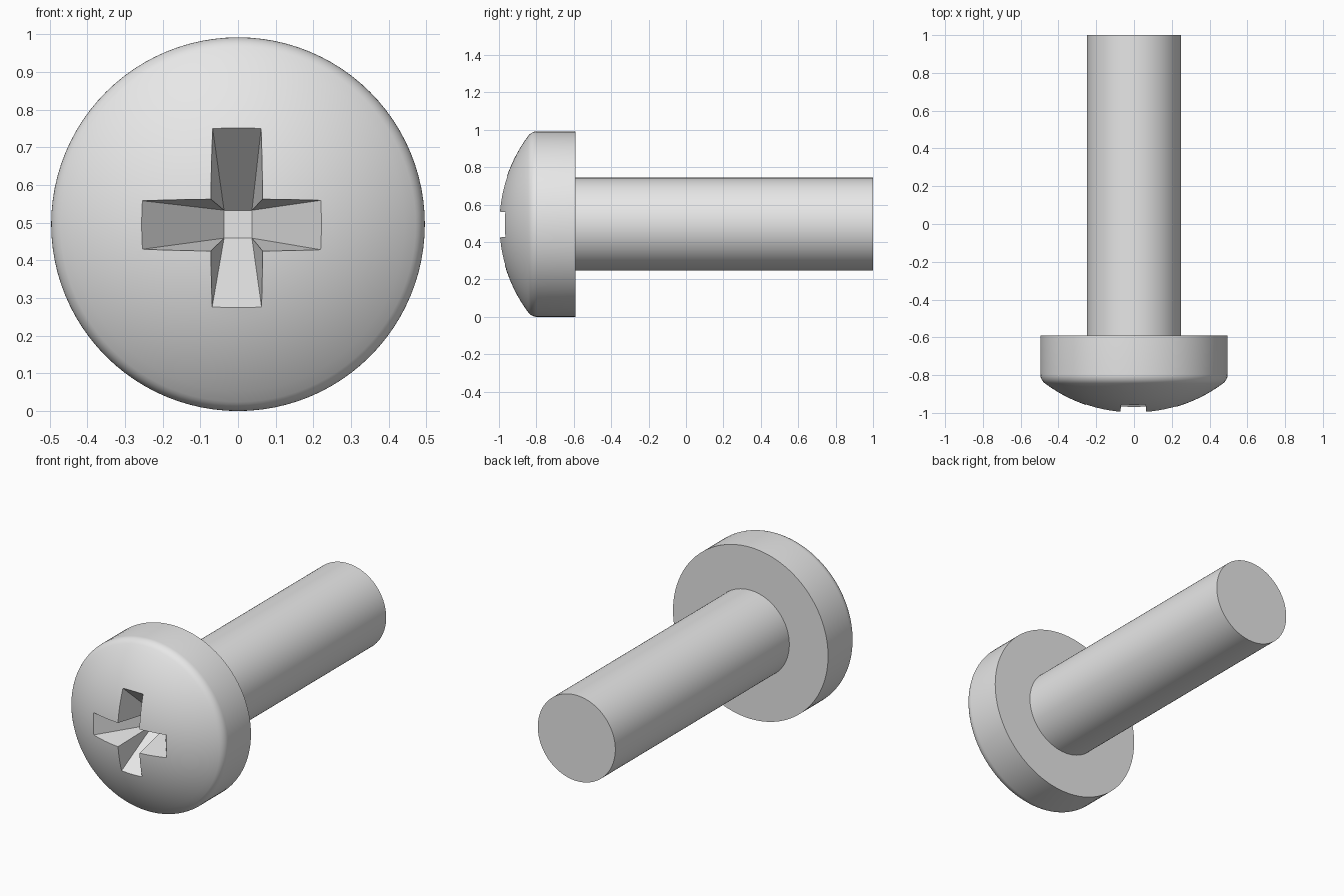
import bpy, bmesh, math
from mathutils import Vector

if "Cube" in bpy.data.objects:
    bpy.data.objects.remove(bpy.data.objects["Cube"], do_unlink=True)

HEAD_R, SHANK_R = 0.496, 0.248
FRONT, HEAD_BACK, TAIL = -1.0, -0.59, 1.0
DOME_R, EDGE_R = 0.79, 0.06
SEGMENTS = 96

metal = bpy.data.materials.new("light_grey_metal")
metal.use_nodes = True
metal.diffuse_color = (0.8, 0.8, 0.8, 1)
metal.node_tree.nodes["Principled BSDF"].inputs["Base Color"].default_value = (0.8, 0.8, 0.8, 1)


def make_object(name, bm):
    bmesh.ops.recalc_face_normals(bm, faces=bm.faces)
    mesh = bpy.data.meshes.new(name)
    bm.to_mesh(mesh)
    bm.free()
    mesh.materials.append(metal)
    obj = bpy.data.objects.new(name, mesh)
    bpy.context.collection.objects.link(obj)
    return obj


def screw_profile():
    """(radius, y) points: dome, rounded edge, head side, shank, flat tail."""
    # The rounded edge is tangent to both the dome and the head side
    fillet_x = HEAD_R - EDGE_R
    dome_end = math.asin(fillet_x / (DOME_R - EDGE_R))
    dome_centre = FRONT + DOME_R
    fillet_y = dome_centre - (DOME_R - EDGE_R) * math.cos(dome_end)
    pts = []
    for i in range(15):
        a = dome_end * i / 14
        pts.append((DOME_R * math.sin(a), dome_centre - DOME_R * math.cos(a)))
    for i in range(1, 7):
        a = dome_end + (math.pi / 2 - dome_end) * i / 6
        pts.append((fillet_x + EDGE_R * math.sin(a), fillet_y - EDGE_R * math.cos(a)))
    pts += [(HEAD_R, HEAD_BACK), (SHANK_R, HEAD_BACK), (SHANK_R, TAIL), (0, TAIL)]
    return pts


# Head and shank, turned as one body around the y axis
bm = bmesh.new()
verts = [bm.verts.new((r, y, HEAD_R)) for r, y in screw_profile()]
edges = [bm.edges.new(pair) for pair in zip(verts, verts[1:])]
bmesh.ops.spin(bm, geom=verts + edges, cent=(0, 0, HEAD_R), axis=(0, 1, 0),
               angle=2 * math.pi, steps=SEGMENTS, use_duplicate=False)
bmesh.ops.remove_doubles(bm, verts=bm.verts, dist=0.0001)
screw = make_object("screw_head_and_shank", bm)

# Cross recess cutter: four arms tapering down to a small square floor
DEPTH, OVERSHOOT = 0.28, 1.2
WIDTH = {"x": {-1: 0.073, 1: 0.066}, "z": {-1: 0.072, 1: 0.067}}
REACH = {"x": {-1: 0.295, 1: 0.245}, "z": {-1: 0.245, 1: 0.295}}
FLOOR = 0.037

bm = bmesh.new()
rim, corners = [], []
for sx, sz in ((1, 1), (-1, 1), (-1, -1), (1, -1)):
    base = Vector((sx * FLOOR, FRONT + DEPTH, HEAD_R + sz * FLOOR))
    wx, wz = WIDTH["x"][sx], WIDTH["z"][sz]
    outline = [(REACH["x"][sx], wz), (wx, wz), (wx, REACH["z"][sz])]
    if sx != sz:
        outline.reverse()
    corner = bm.verts.new(base)
    trio = []
    for x, z in outline:
        top = Vector((sx * x, FRONT, HEAD_R + sz * z))
        trio.append(bm.verts.new(base + (top - base) * OVERSHOOT))
    for pair in zip(trio, trio[1:]):
        bm.faces.new((*pair, corner))
    rim += trio
    corners.append(corner)
for i in range(4):
    j = (i + 1) % 4
    bm.faces.new((rim[3 * i + 2], rim[3 * j], corners[j], corners[i]))
bm.faces.new(corners)
bm.faces.new(rim)
cutter = make_object("recess_cutter", bm)
cutter.hide_render = True

# Cut the recess, then discard the cutter
bpy.ops.object.select_all(action="DESELECT")
bpy.context.view_layer.objects.active = screw
screw.select_set(True)
cut = screw.modifiers.new("cross_recess", "BOOLEAN")
cut.operation = "DIFFERENCE"
cut.solver = "EXACT"
cut.object = cutter
bpy.ops.object.modifier_apply(modifier=cut.name)
bpy.data.objects.remove(cutter, do_unlink=True)

bpy.ops.object.shade_smooth_by_angle(angle=math.radians(20))
